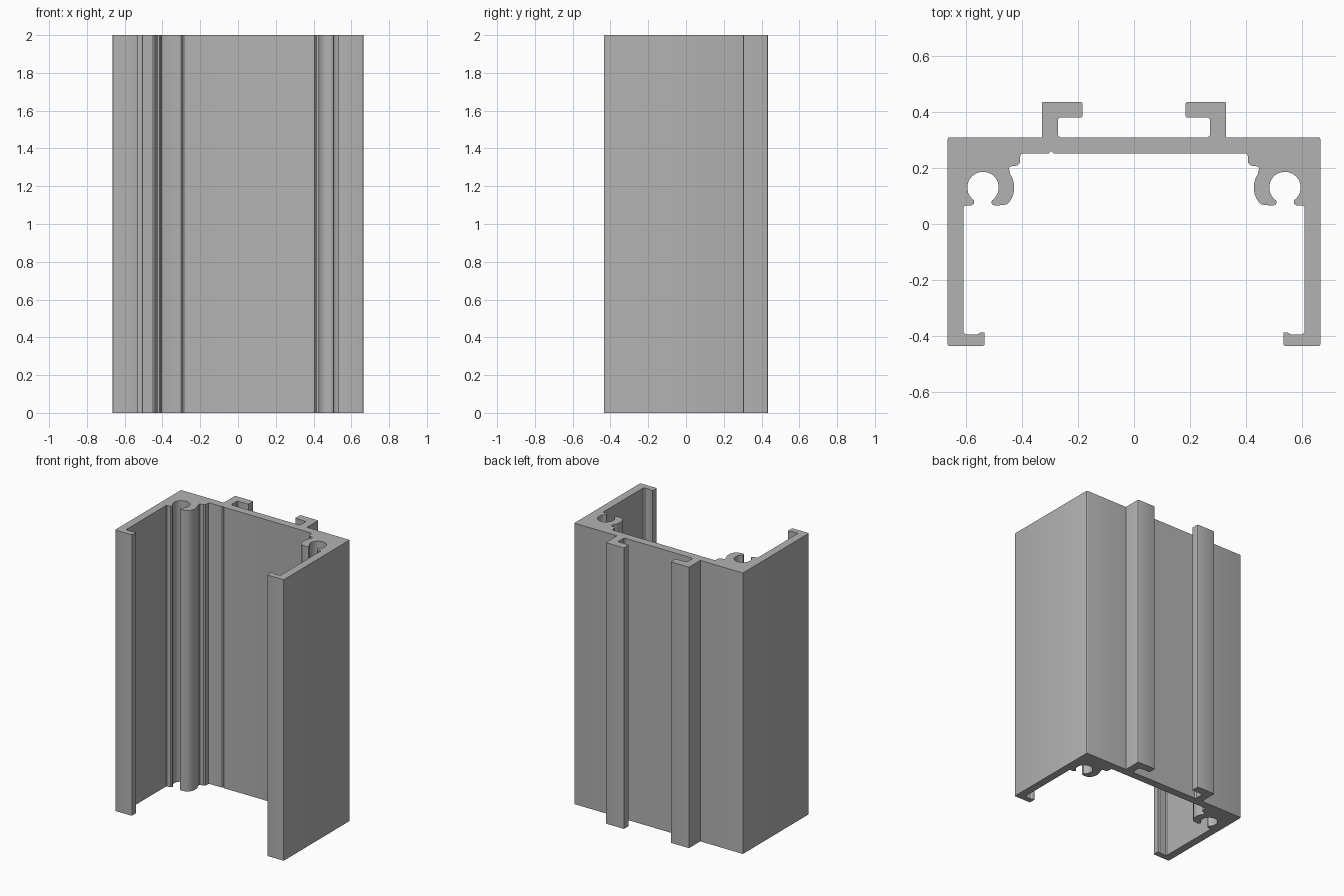
import bpy
import bmesh
from math import cos, sin, radians

if "Cube" in bpy.data.objects:
    bpy.data.objects.remove(bpy.data.objects["Cube"], do_unlink=True)

LENGTH = 2.0


def arc(cx, cy, rx, ry, start, end, steps):
    """Points along an elliptical arc, angles in degrees."""
    angles = [radians(start + (end - start) * i / steps) for i in range(steps + 1)]
    return [(cx + rx * cos(a), cy + ry * sin(a)) for a in angles]


def corner(x, y, r, start, turn):
    """Rounded corner whose arc begins at the given angle."""
    return arc(x, y, r, r, start, start + turn, 3)


# Half section: inner web and stepped fillet towards the screw channel
half = [(0.395, 0.252), (0.405, 0.247), (0.407, 0.218), (0.416, 0.208), (0.442, 0.205), (0.446, 0.198)]

# Screw channel: curved outer wall, rounded lips and round bore
half += arc(0.475, 0.13, 0.048, 0.067, 135, 245, 10)
half += [(0.495, 0.065), (0.506, 0.070), (0.508, 0.078)]
half += arc(0.538, 0.13, 0.056, 0.056, 236, -56, 24)
half += [(0.570, 0.073), (0.578, 0.066)]

# Side wall with turned-in front lip
half += [(0.603, 0.065), (0.608, 0.060), (0.608, -0.385), (0.600, -0.393)]
half += [(0.557, -0.393), (0.548, -0.387), (0.533, -0.387)]
half += corner(0.538, -0.428, 0.006, 180, 90)
half += corner(0.658, -0.428, 0.006, 270, 90)
half += corner(0.658, 0.302, 0.006, 0, 90)

# Hooked rail on the back
half += [(0.328, 0.308)]
half += corner(0.322, 0.429, 0.006, 0, 90)
half += corner(0.190, 0.429, 0.006, 90, 90)
half += corner(0.190, 0.385, 0.006, 180, 90)
half += [(0.265, 0.379), (0.271, 0.373), (0.271, 0.317), (0.263, 0.309)]

# Mirror the half and add the small scribe groove in the inner web
mirrored = [(-x, y) for x, y in reversed(half)]
groove = [(-0.303, 0.252), (-0.295, 0.260), (-0.287, 0.252)]
outline = half + mirrored + groove

# Extrude the section to full length
bm = bmesh.new()
section = bm.faces.new([bm.verts.new((x, y, 0)) for x, y in outline])
result = bmesh.ops.extrude_face_region(bm, geom=[section], use_keep_orig=True)
top = [v for v in result["geom"] if isinstance(v, bmesh.types.BMVert)]
bmesh.ops.translate(bm, verts=top, vec=(0, 0, LENGTH))
bmesh.ops.recalc_face_normals(bm, faces=bm.faces)
mesh = bpy.data.meshes.new("channel_extrusion")
bm.to_mesh(mesh)
bm.free()

# Plain grey metal
grey = bpy.data.materials.new("plain_grey")
grey.use_nodes = True
colour = (0.45, 0.45, 0.45, 1)
grey.diffuse_color = colour
grey.node_tree.nodes["Principled BSDF"].inputs["Base Color"].default_value = colour
mesh.materials.append(grey)

extrusion = bpy.data.objects.new("channel_extrusion", mesh)
bpy.context.collection.objects.link(extrusion)
bpy.context.view_layer.objects.active = extrusion
extrusion.select_set(True)
bpy.ops.object.shade_smooth_by_angle(angle=radians(30))
